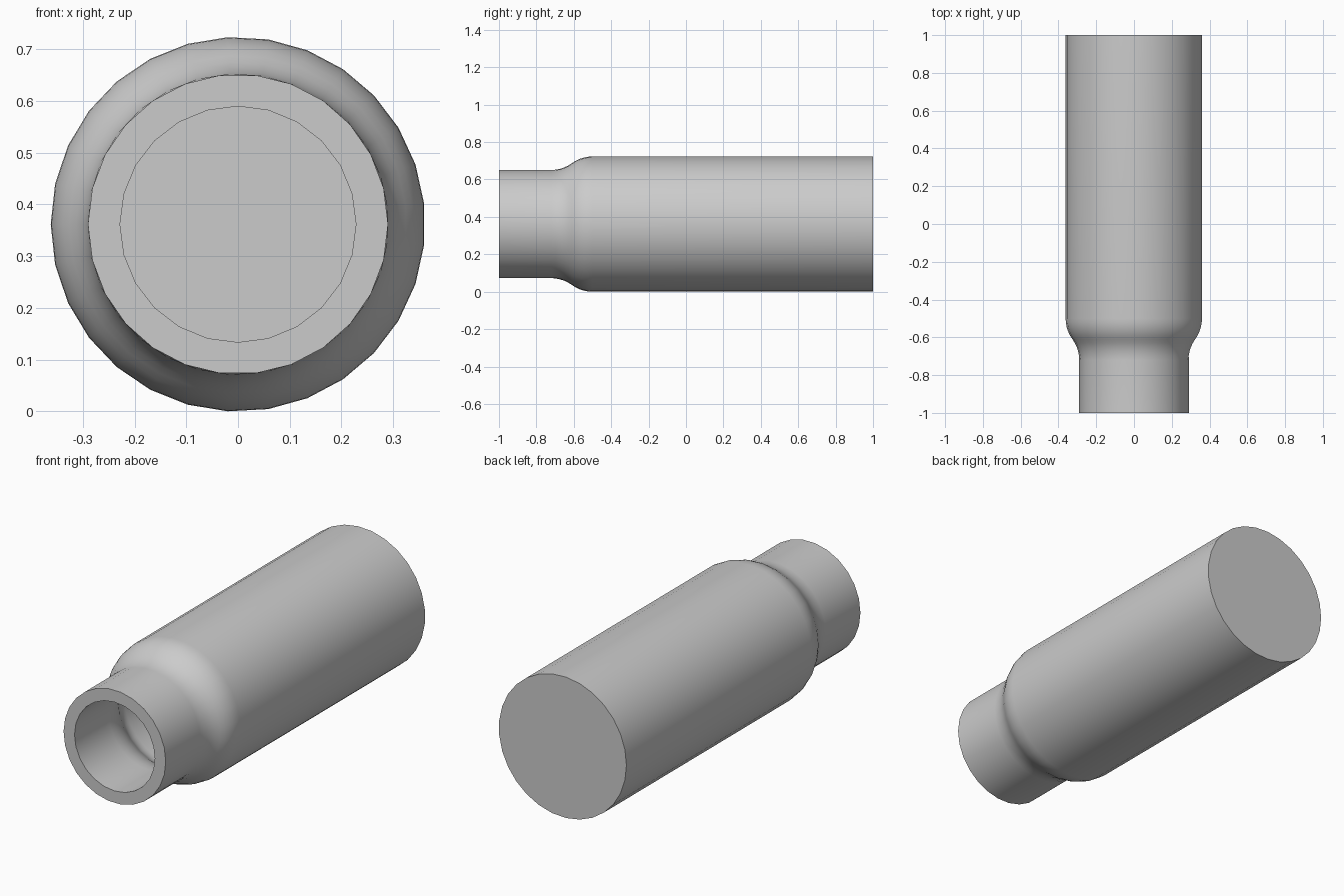
import bpy, bmesh, math

if "Cube" in bpy.data.objects:
    bpy.data.objects.remove(bpy.data.objects["Cube"])

CZ = 0.3615          # height of the axis
R_NECK, R_BODY, WALL = 0.29, 0.362, 0.062
Y0, Y1 = -0.72, -0.50   # start and end of the shoulder

# S-shaped shoulder made of two tangent arcs; t offsets it inwards
dy, dr = (Y1 - Y0) / 2, (R_BODY - R_NECK) / 2
ang = 2 * math.atan(dr / dy)
RAD = dy / math.sin(ang)


def shoulder(t, steps=5):
    pts = []
    for i in range(steps + 1):
        a = ang * i / steps
        pts.append((Y0 + (RAD + t) * math.sin(a), R_NECK + RAD - (RAD + t) * math.cos(a)))
    for i in range(steps - 1, -1, -1):
        a = ang * i / steps
        pts.append((Y1 - (RAD - t) * math.sin(a), R_BODY - RAD + (RAD - t) * math.cos(a)))
    return pts


bm = bmesh.new()


def ring(y, r, n):
    return [bm.verts.new((r * math.cos(math.pi + math.tau * i / n), y,
                          CZ + r * math.sin(math.pi + math.tau * i / n))) for i in range(n)]


def join(a, b):
    n, m = len(a), len(b)
    if n == m:
        for i in range(n):
            bm.faces.new((a[i], a[(i + 1) % n], b[(i + 1) % n], b[i]))
        return
    # rings with different side counts are zipped with triangles
    i = j = 0
    while i < n or j < m:
        if j == m or (i < n and (i + 0.5) / n <= (j + 0.5) / m):
            bm.faces.new((a[i], a[(i + 1) % n], b[j % m]))
            i += 1
        else:
            bm.faces.new((a[i % n], b[(j + 1) % m], b[j]))
            j += 1


# profile (y, radius, sides): closed back, body, shoulder, neck, mouth, cavity
outer = [(1.0, R_BODY, 29)]
outer += [(y, r, 29) for y, r in reversed(shoulder(0)[1:])]
outer += [(Y0, R_NECK, 26), (-1.0, R_NECK, 26)]
inner = [(-1.0, R_NECK - WALL, 24), (Y0, R_NECK - WALL, 24)]
inner += [(y, r, 26) for y, r in shoulder(WALL)[1:]]
inner += [(1.0 - WALL, R_BODY - WALL, 26)]

rings = [ring(*p) for p in outer + inner]
for a, b in zip(rings, rings[1:]):
    join(a, b)
bm.faces.new(rings[0])
bm.faces.new(rings[-1])
bmesh.ops.recalc_face_normals(bm, faces=bm.faces)

mesh = bpy.data.meshes.new("necked_tube")
bm.to_mesh(mesh)
bm.free()
tube = bpy.data.objects.new("necked_tube", mesh)
bpy.context.collection.objects.link(tube)
bpy.context.view_layer.objects.active = tube
tube.select_set(True)
bpy.ops.object.shade_smooth_by_angle(angle=math.radians(35))
